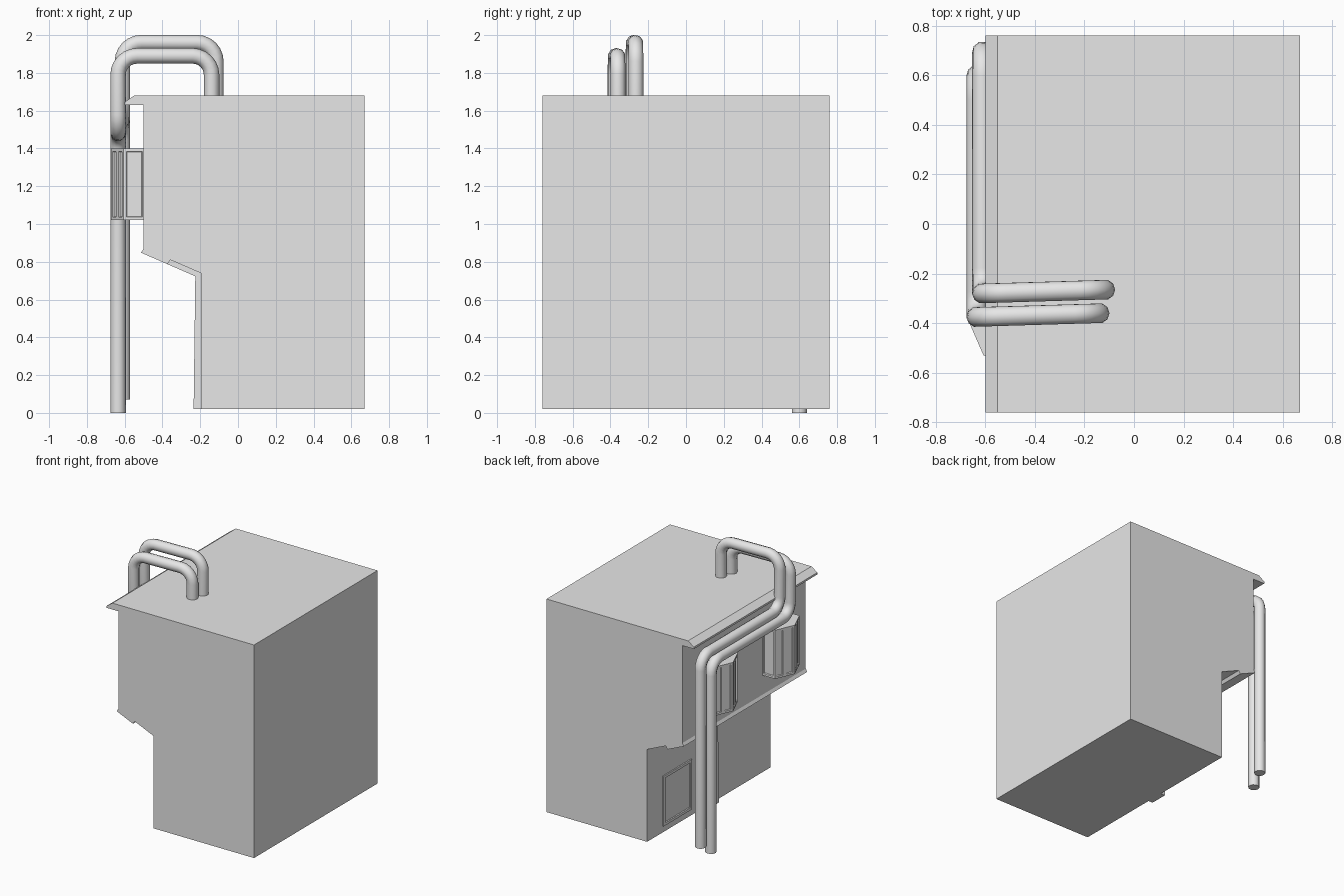
import bpy, bmesh, math
from mathutils import Vector

cube = bpy.data.objects.get("Cube")
if cube:
    bpy.data.objects.remove(cube, do_unlink=True)

grey = bpy.data.materials.new("plain_grey")
grey.use_nodes = True
grey.diffuse_color = (0.8, 0.8, 0.8, 1)
grey.node_tree.nodes["Principled BSDF"].inputs["Base Color"].default_value = (0.8, 0.8, 0.8, 1)


def add_object(name, data):
    obj = bpy.data.objects.new(name, data)
    bpy.context.collection.objects.link(obj)
    data.materials.append(grey)
    return obj


def prism(name, points, direction, inset=None):
    """Extrude a closed outline; inset = (face rule, border width, depth)."""
    bm = bmesh.new()
    base = bm.faces.new([bm.verts.new(p) for p in points])
    top = bmesh.ops.extrude_face_region(bm, geom=[base], use_keep_orig=True)
    moved = [v for v in top["geom"] if isinstance(v, bmesh.types.BMVert)]
    bmesh.ops.translate(bm, verts=moved, vec=direction)
    bmesh.ops.recalc_face_normals(bm, faces=bm.faces)
    bm.normal_update()
    if inset:
        rule, border, depth = inset
        faces = [f for f in bm.faces if rule(f)]
        bmesh.ops.inset_individual(bm, faces=faces, thickness=border, use_even_offset=True)
        # narrow second ring drops back to the pane
        bmesh.ops.inset_individual(bm, faces=faces, thickness=0.004, depth=-depth,
                                   use_even_offset=True)
    mesh = bpy.data.meshes.new(name)
    bm.to_mesh(mesh)
    bm.free()
    return add_object(name, mesh)


def pipe(name, corners, radius, bend):
    """Round tube along a path with filleted corners."""
    pts = [corners[0]]
    for before, p, after in zip(corners, corners[1:], corners[2:]):
        a = p + (before - p).normalized() * bend
        b = p + (after - p).normalized() * bend
        c = a + b - p
        for i in range(7):
            t = i / 6 * math.pi / 2
            pts.append(c + (a - c) * math.cos(t) + (b - c) * math.sin(t))
    pts.append(corners[-1])
    curve = bpy.data.curves.new(name, "CURVE")
    curve.dimensions = "3D"
    curve.bevel_depth = radius
    curve.bevel_resolution = 3
    curve.use_fill_caps = True
    spline = curve.splines.new("POLY")
    spline.points.add(len(pts) - 1)
    for sp, p in zip(spline.points, pts):
        sp.co = (*p, 1)
    spline.use_smooth = True
    return add_object(name, curve)


# Main block: overhanging upper floor, stepped soffit and cornice
half = 0.76
profile = [(0.67, 0.02), (0.67, 1.68), (-0.55, 1.68), (-0.6, 1.645), (-0.6, 1.63),
           (-0.5, 1.63), (-0.5, 0.87), (-0.513, 0.848), (-0.373, 0.787),
           (-0.358, 0.81), (-0.197, 0.74), (-0.197, 0.02)]
prism("building_body", [(x, -half, z) for x, z in profile], (0, 2 * half, 0))

# Central pilaster with the beam it carries under the soffit
pilaster = [(-0.19, 0.02), (-0.235, 0.02), (-0.226, 0.723), (-0.373, 0.787),
            (-0.358, 0.81), (-0.19, 0.738)]
prism("central_pilaster", [(x, -0.07, z) for x, z in pilaster], (0, 0.14, 0))

# Square hatch on the lower wall
hatch = [(-0.19, 0.22), (-0.207, 0.22), (-0.207, 0.57), (-0.19, 0.57)]
prism("lower_hatch", [(x, y, 0.07) for x, y in hatch], (0, 0, 0.39),
      (lambda f: f.normal.x < -0.9, 0.02, 0.006))

# Two pointed bay windows with recessed panes
right_half = [(-0.49, -0.15), (-0.607, -0.15), (-0.64, -0.075)]
plan = right_half + [(-0.672, 0)] + [(x, -y) for x, y in reversed(right_half)]
for side, centre in (("front", -0.38), ("back", 0.38)):
    prism(side + "_bay_window", [(x, y + centre, 1.02) for x, y in plan], (0, 0, 0.38),
          (lambda f: abs(f.normal.z) < 0.1 and f.normal.x < 0.5, 0.016, 0.008))

# Twin pipes: out of the roof, over the edge, along the wall and down
path = [(-0.14, -0.36, 1.55), (-0.14, -0.36, 1.89), (-0.635, -0.375, 1.89),
        (-0.635, -0.375, 1.48), (-0.635, 0.6, 1.48), (-0.635, 0.6, 0)]
for name, offset in (("outer_pipe", (0, 0, 0)), ("inner_pipe", (0.023, 0.095, 0.07))):
    pipe(name, [Vector(p) + Vector(offset) for p in path], 0.041, 0.1)
